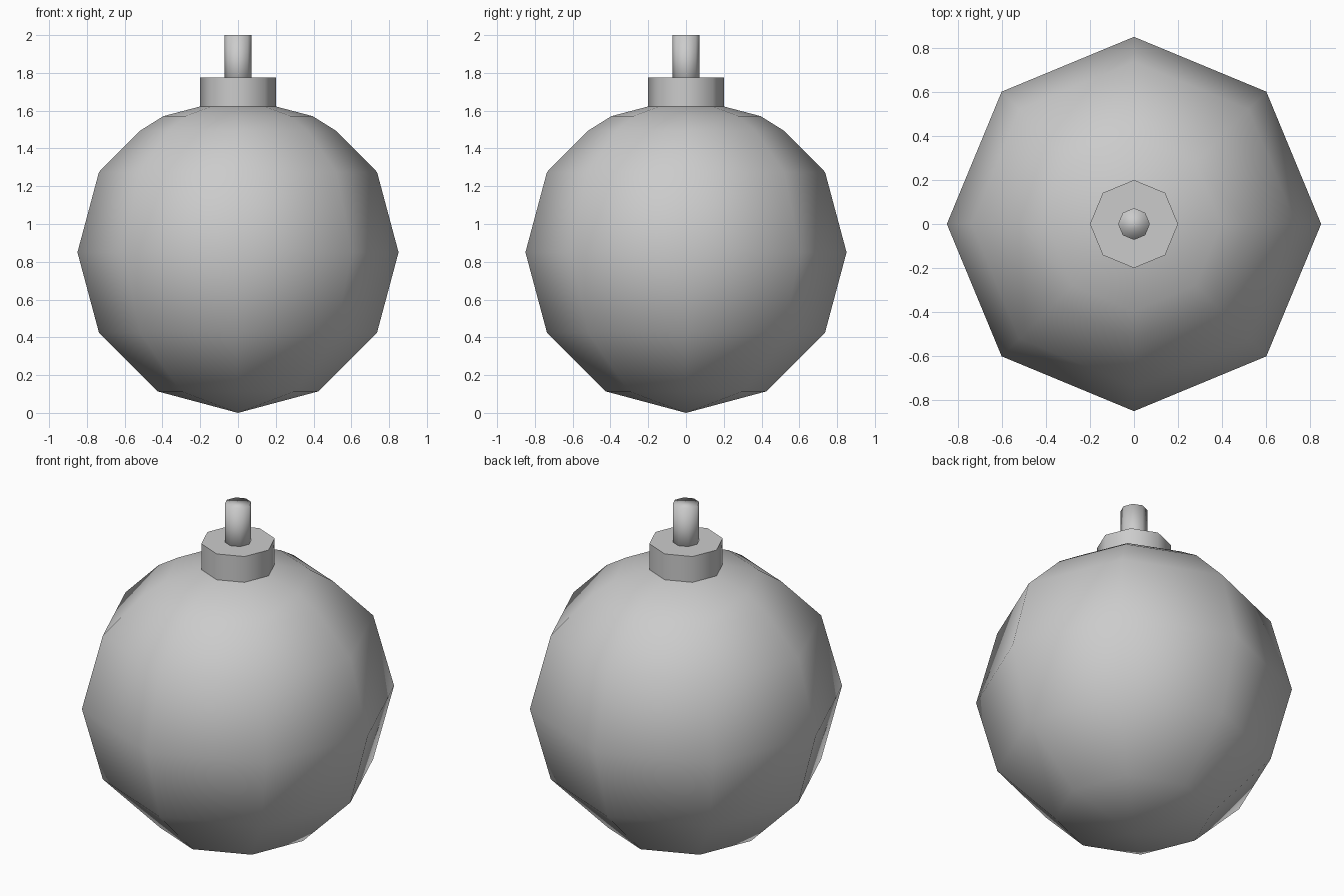
import bpy, bmesh, math

if "Cube" in bpy.data.objects:
    bpy.data.objects.remove(bpy.data.objects["Cube"])

SIDES = 8


def lathe(name, profile, sharp_angle):
    """Revolve (radius, z) points into an eight-sided smooth-shaded solid."""
    bm = bmesh.new()
    rings = []
    for r, z in profile:
        if r == 0:
            rings.append([bm.verts.new((0, 0, z))] * SIDES)
        else:
            rings.append([bm.verts.new((r * math.cos(i * math.tau / SIDES),
                                        r * math.sin(i * math.tau / SIDES), z))
                          for i in range(SIDES)])
    for low, high in zip(rings, rings[1:]):
        for i in range(SIDES):
            j = (i + 1) % SIDES
            quad = [low[i], low[j], high[j], high[i]]
            bm.faces.new(list(dict.fromkeys(quad)))
    # close open ends with flat caps
    if profile[0][0] > 0:
        bm.faces.new(rings[0][::-1])
    if profile[-1][0] > 0:
        bm.faces.new(rings[-1])
    bmesh.ops.recalc_face_normals(bm, faces=bm.faces[:])
    for f in bm.faces:
        f.smooth = True
    for e in bm.edges:
        e.smooth = e.calc_face_angle(0) < sharp_angle
    mesh = bpy.data.meshes.new(name)
    bm.to_mesh(mesh)
    bm.free()
    obj = bpy.data.objects.new(name, mesh)
    bpy.context.collection.objects.link(obj)
    return obj


# Round body: low-poly sphere with a slightly flattened shoulder on top
R = 0.85
lower = [(R * math.sin(a), R - R * math.cos(a))
         for a in (math.radians(d) for d in (30, 60, 90, 120))]
lathe("body", [(0, 0)] + lower + [(0.52, 1.493), (0.395, 1.571), (0, 1.675)], math.pi)

# Collar with crisp rims
lathe("collar", [(0.2, 1.6), (0.2, 1.775)], math.radians(60))

# Fuse stem, smooth over its end
lathe("fuse", [(0.072, 1.7), (0.072, 2.0)], math.pi)
